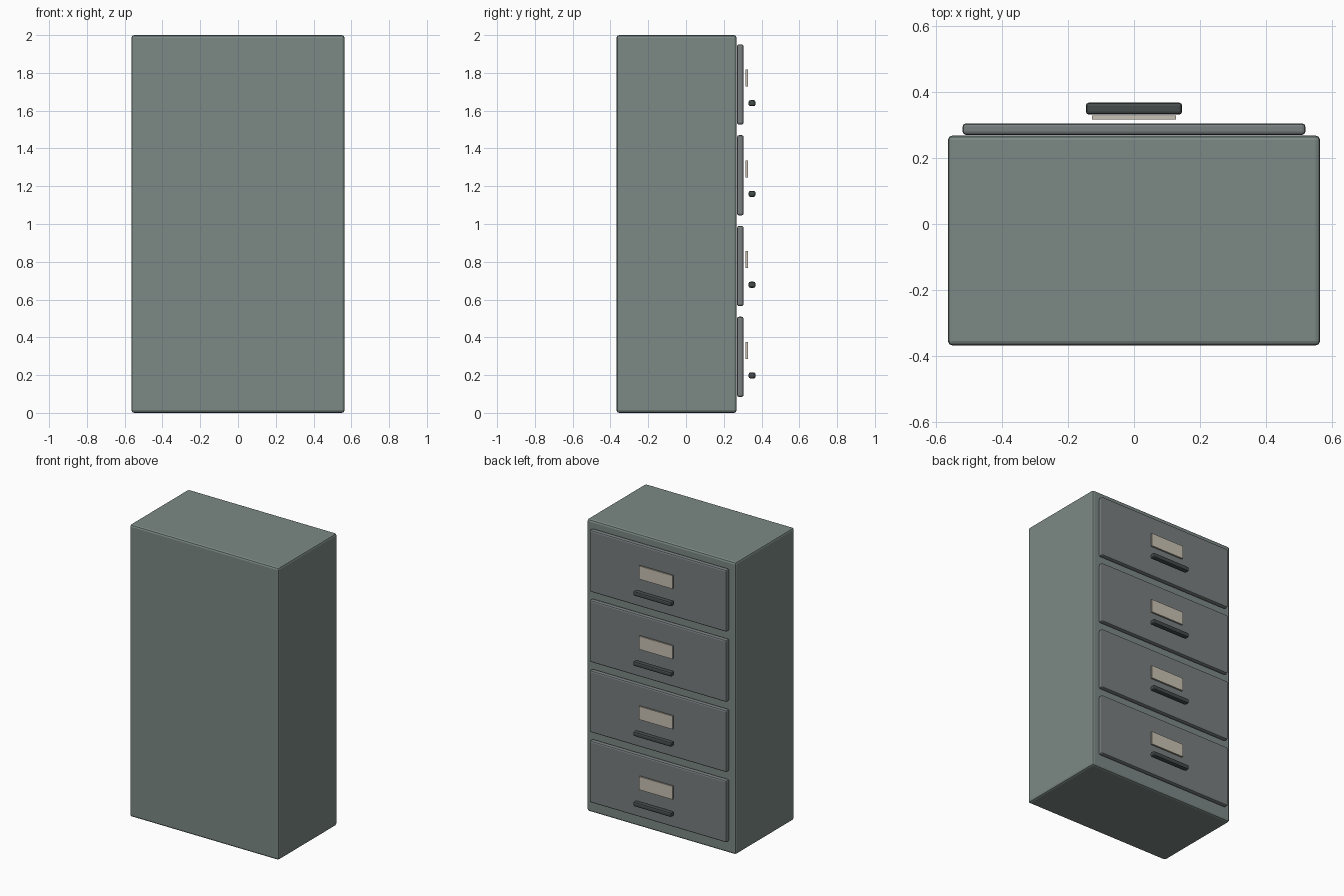
import bpy
from mathutils import Vector

if "Cube" in bpy.data.objects:
    bpy.data.objects.remove(bpy.data.objects["Cube"])


def material(name, color):
    m = bpy.data.materials.new(name)
    m.diffuse_color = (*color, 1)
    m.use_nodes = True
    m.node_tree.nodes["Principled BSDF"].inputs["Base Color"].default_value = m.diffuse_color
    return m


BODY = material("body_paint", (0.20, 0.25, 0.235))
FRONT = material("drawer_paint", (0.19, 0.21, 0.21))
DARK = material("handle_metal", (0.06, 0.07, 0.07))
CARD = material("label_card", (0.58, 0.54, 0.45))


def box(name, lo, hi, mat, bevel=0.0):
    """Box between two corners, with optional rounded edges."""
    lo, hi = Vector(lo), Vector(hi)
    bpy.ops.mesh.primitive_cube_add(size=1, location=(lo + hi) / 2)
    ob = bpy.context.object
    ob.name = name
    ob.scale = hi - lo
    bpy.ops.object.transform_apply(location=False, rotation=False, scale=True)
    ob.data.materials.append(mat)
    if bevel:
        mod = ob.modifiers.new("edge_bevel", 'BEVEL')
        mod.width = bevel
        mod.segments = 2
    return ob


# cabinet shell
box("cabinet_body", (-0.564, -0.368, 0), (0.564, 0.268, 2), BODY, 0.014)

# four drawers, each with a label card and a pull handle
for i in range(4):
    z = 0.297 + 0.4805 * i
    n = i + 1
    box(f"drawer_front_{n}", (-0.519, 0.270, z - 0.212), (0.519, 0.305, z + 0.212), FRONT, 0.01)
    box(f"label_plate_{n}", (-0.127, 0.316, z - 0.011), (0.127, 0.328, z + 0.079), CARD)
    box(f"drawer_handle_{n}", (-0.146, 0.331, z - 0.115), (0.146, 0.368, z - 0.083), DARK, 0.01)
